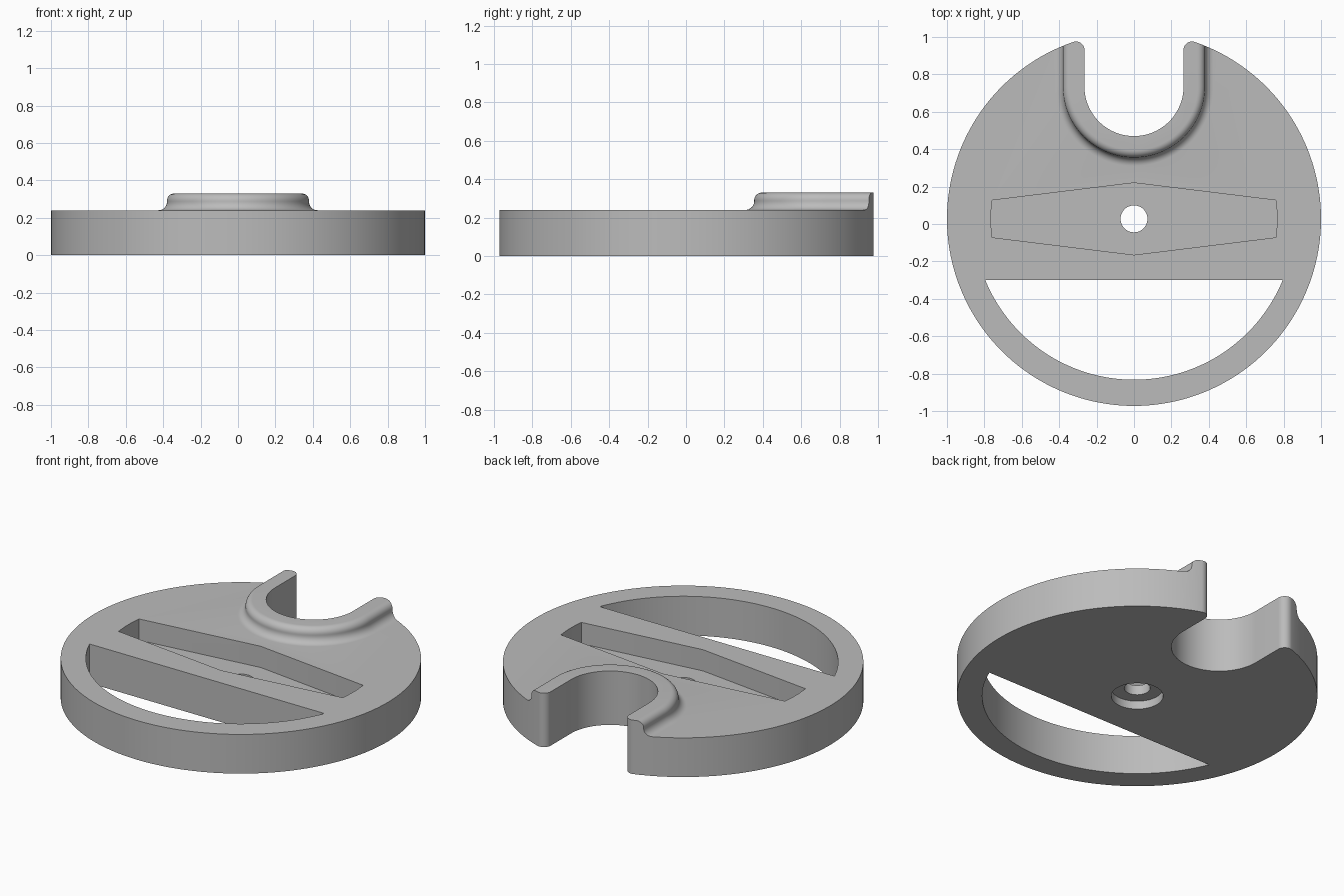
import bpy
import bmesh
from math import sin, cos, pi, sqrt, atan2

if "Cube" in bpy.data.objects:
    bpy.data.objects.remove(bpy.data.objects["Cube"], do_unlink=True)

CY = 0.0275            # disc centre in y
TOP = 0.24             # disc thickness
NOTCH_Y, NOTCH_R = 0.735, 0.265
TIP_R = 0.045          # rounding of the notch tips

grey = bpy.data.materials.new("plain grey")
grey.use_nodes = True
colour = (0.5, 0.5, 0.5, 1)
grey.diffuse_color = colour
grey.node_tree.nodes["Principled BSDF"].inputs["Base Color"].default_value = colour


def arc(cx, cy, r, a0, a1, n):
    """Points on an arc, both ends included."""
    return [(cx + r * cos(a0 + (a1 - a0) * i / n),
             cy + r * sin(a0 + (a1 - a0) * i / n)) for i in range(n + 1)]


def loft(name, layers):
    """Solid through stacked outlines, each given as (points, z)."""
    bm = bmesh.new()
    rings = [[bm.verts.new((x, y, z)) for x, y in pts] for pts, z in layers]
    for low, high in zip(rings, rings[1:]):
        for i in range(len(low)):
            j = (i + 1) % len(low)
            bm.faces.new((low[i], low[j], high[j], high[i]))
    bm.faces.new(rings[0][::-1])
    bm.faces.new(rings[-1])
    bmesh.ops.recalc_face_normals(bm, faces=bm.faces)
    mesh = bpy.data.meshes.new(name)
    bm.to_mesh(mesh)
    bm.free()
    mesh.materials.append(grey)
    obj = bpy.data.objects.new(name, mesh)
    bpy.context.collection.objects.link(obj)
    return obj


def prism(name, pts, z0, z1):
    return loft(name, [(pts, z0), (pts, z1)])


def combine(target, tool, operation):
    """Apply a boolean and discard the tool."""
    tool.hide_render = True
    mod = target.modifiers.new(tool.name, 'BOOLEAN')
    mod.operation, mod.solver, mod.object = operation, 'EXACT', tool
    bpy.context.view_layer.objects.active = target
    bpy.ops.object.modifier_apply(modifier=mod.name)
    bpy.data.objects.remove(tool, do_unlink=True)


def circle(r, n):
    return arc(0, CY, r, 0, 2 * pi * (n - 1) / n, n - 1)


# Oversized slab, trimmed to the outline later
disc = prism("slotted_disc", circle(1.2, 64), 0, TOP)

# Raised lip: filleted foot and rounded upper edge around the notch
foot, crown = 0.045, 0.04
wall = 0.38
section = [(wall + foot, TOP - 0.02)]
section += arc(wall + foot, TOP + foot, foot, 1.5 * pi, pi, 8)
section += arc(wall - crown, 0.33 - crown, crown, 0, pi / 2, 8)
lip = loft("raised_lip", [
    (arc(0, NOTCH_Y, r, pi, 2 * pi, 64) + [(r, 1.15), (-r, 1.15)], z)
    for r, z in section])
combine(disc, lip, 'UNION')

# Outer outline with the U notch and its rounded tips
tip_x = NOTCH_R + TIP_R
tip_y = CY + sqrt((1 - TIP_R) ** 2 - tip_x ** 2)
tip_angle = atan2(tip_y - CY, tip_x)
outline = arc(0, CY, 1, pi - tip_angle, 2 * pi + tip_angle, 144)
outline += arc(tip_x, tip_y, TIP_R, tip_angle, pi, 10)[1:]
outline += arc(0, NOTCH_Y, NOTCH_R, 0, -pi, 48)
outline += arc(-tip_x, tip_y, TIP_R, 0, pi - tip_angle, 10)[:-1]
combine(disc, prism("outline_trim", outline, -0.1, 0.5), 'INTERSECT')

# Crescent window through the front
win_r, win_y = 0.86, -0.30
a = atan2(win_y - CY, sqrt(win_r ** 2 - (win_y - CY) ** 2))
window = arc(0, CY, win_r, -pi - a, a, 72)
combine(disc, prism("window_cutter", window, -0.1, 0.5), 'DIFFERENCE')

# Tapered pocket in the top with slightly bowed ends
end_r, end_a = 0.765, 0.13
pocket = arc(0, CY, end_r, -end_a, end_a, 6) + [(0, CY + 0.1925)]
pocket += arc(0, CY, end_r, pi - end_a, pi + end_a, 6) + [(0, CY - 0.1925)]
combine(disc, prism("pocket_cutter", pocket, 0.11, 0.5), 'DIFFERENCE')

# Centre hole with a shallow counterbore underneath
combine(disc, prism("counterbore_cutter", circle(0.144, 48), -0.1, 0.05), 'DIFFERENCE')
combine(disc, prism("hole_cutter", circle(0.072, 48), -0.1, 0.5), 'DIFFERENCE')

bpy.ops.object.select_all(action='DESELECT')
disc.select_set(True)
bpy.context.view_layer.objects.active = disc
bpy.ops.object.shade_smooth_by_angle(angle=pi / 6)
